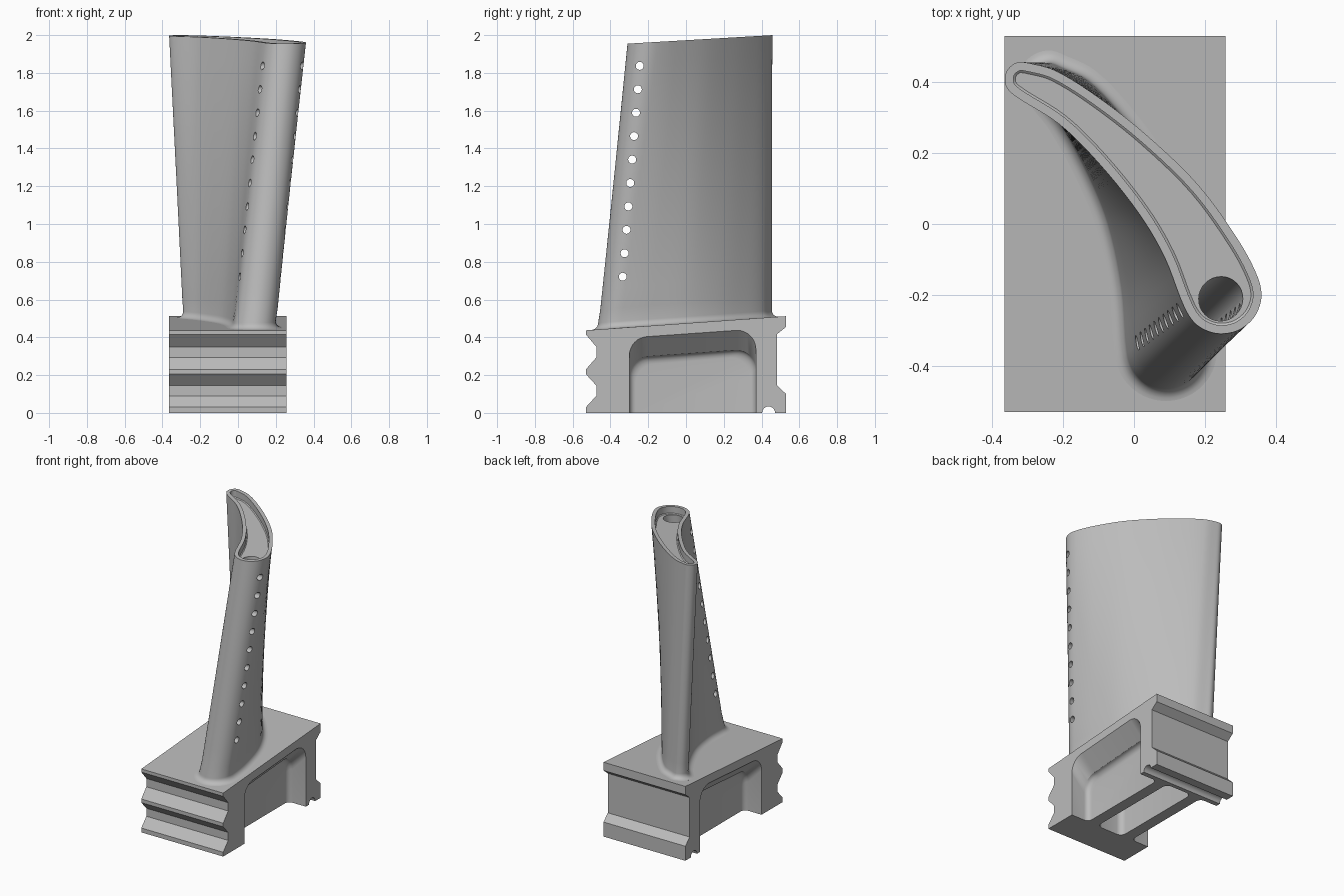
import bpy, bmesh
from math import sin, cos, pi, radians
from mathutils import Vector

cube = bpy.data.objects.get("Cube")
if cube:
    bpy.data.objects.remove(cube)

metal = bpy.data.materials.new("cast grey metal")
metal.use_nodes = True
metal.diffuse_color = (0.5, 0.5, 0.5, 1)
metal.node_tree.nodes["Principled BSDF"].inputs["Base Color"].default_value = (0.5, 0.5, 0.5, 1)


def loft(name, rings):
    """Closed solid through equal-length rings of 3D points."""
    bm = bmesh.new()
    rows = [[bm.verts.new(p) for p in ring] for ring in rings]
    n = len(rows[0])
    for a, b in zip(rows, rows[1:]):
        for i in range(n):
            j = (i + 1) % n
            bm.faces.new((a[i], a[j], b[j], b[i]))
    bm.faces.new(rows[0][::-1])
    bm.faces.new(rows[-1])
    bmesh.ops.recalc_face_normals(bm, faces=bm.faces)
    mesh = bpy.data.meshes.new(name)
    bm.to_mesh(mesh)
    bm.free()
    mesh.materials.append(metal)
    obj = bpy.data.objects.new(name, mesh)
    bpy.context.collection.objects.link(obj)
    return obj


def arc(cx, cy, r, start, end, count):
    angles = [radians(start + (end - start) * i / (count - 1)) for i in range(count)]
    return [Vector((cx + r * cos(a), cy + r * sin(a))) for a in angles]


def rod(name, start, end, r):
    """Round cutter between two points."""
    start, end = Vector(start), Vector(end)
    turn = (end - start).to_track_quat('Z', 'Y')
    circle = [turn @ Vector((r * cos(a), r * sin(a), 0)) for a in (2 * pi * i / 32 for i in range(32))]
    return loft(name, [[p + start for p in circle], [p + end for p in circle]])


def cut(target, cutter):
    cutter.hide_render = True
    mod = target.modifiers.new("cut", 'BOOLEAN')
    mod.operation = 'DIFFERENCE'
    mod.solver = 'EXACT'
    mod.object = cutter
    bpy.context.view_layer.objects.active = target
    bpy.ops.object.modifier_apply(modifier=mod.name)
    bpy.data.objects.remove(cutter)


def smooth(obj, angle):
    bpy.ops.object.select_all(action='DESELECT')
    obj.select_set(True)
    bpy.context.view_layer.objects.active = obj
    bpy.ops.object.shade_smooth_by_angle(angle=radians(angle))


# Root block: notched side profile (y, z) extruded along x
LEFT, RIGHT = -0.366, 0.258
profile = [(-.53, 0), (-.53, .03), (-.475, .09), (-.475, .145), (-.53, .205), (-.53, .23),
           (-.475, .293), (-.475, .35), (-.53, .415), (-.53, .437), (.53, .512), (.53, .455),
           (.482, .417), (.482, .145), (.53, .1), (.53, 0)]
profile += [tuple(p) for p in arc(.437, 0, .034, 0, 180, 13)]
root = loft("root_block", [[(x, y, z) for y, z in profile] for x in (LEFT, RIGHT)])


def arch(x, inset, top, r):
    """Pocket outline with rounded, slightly sloping top."""
    y0, y1 = -.3 + inset, .37 - inset
    pts = [Vector((y0, -.1)), Vector((y1, -.1))]
    pts += arc(y1 - r, top + .033 - r, r, 0, 90, 9)
    pts += arc(y0 + r, top - r, r, 90, 180, 9)
    return [(x, p.x, p.y) for p in pts]


# Side pockets with sloping ceilings and a filleted floor
for face, side in ((RIGHT, 1), (LEFT, -1)):
    rings = [arch(face + side * .02, 0, .425, .1), arch(face - side * .1, 0, .3, .1)]
    for i in range(1, 6):
        a = i * pi / 10
        rings.append(arch(face - side * (.1 + .035 * sin(a)), .035 * (1 - cos(a)),
                          .3 - .04 * (1 - cos(a)), .1))
    cut(root, loft("pocket_cutter", rings))

# Cooling slot in the underside
mid = (LEFT + RIGHT) / 2
slot = []
for sx, sy, start in ((1, 1, 0), (-1, 1, 90), (-1, -1, 180), (1, -1, 270)):
    slot += arc(mid + sx * .06, .035 + sy * .3, .04, start, start + 90, 7)
cut(root, loft("slot_cutter", [[(p.x, p.y, z) for p in slot] for z in (-.1, .24)]))
smooth(root, 25)


# Airfoil sections: nose arc, convex side, tail arc, hollow side
def section(nose, convex, tail, hollow):
    pts = arc(*nose, 7) + [Vector(p) for p in convex] + arc(*tail, 5) + [Vector(p) for p in hollow]
    out, n, steps = [], len(pts), 5
    for i in range(n):
        a, b, c, d = (pts[(i + k) % n] for k in (-1, 0, 1, 2))
        span = (c - b).length
        # Tangents scaled to the span keep uneven spacing smooth
        mb = (c - a) * (span / ((c - b).length + (b - a).length))
        mc = (d - b) * (span / ((d - c).length + (c - b).length))
        for k in range(steps):
            t = k / steps
            u = 1 - t
            out.append(b * (1 + 2 * t) * u * u + mb * t * u * u
                       + c * t * t * (3 - 2 * t) - mc * t * t * u)
    return out


foot = section((.09, -.355, .11, 185, 365),
               [(.188, -.2), (.143, 0), (.07, .16), (-.03, .3), (-.13, .405)],
               (-.24, .405, .05, 50, 220),
               [(-.21, .285), (-.13, .14), (-.073, 0), (-.035, -.18)])
tip = section((.248, -.198, .112, 200, 385),
              [(.296, -.048), (.184, .107), (.04, .247), (-.1, .357), (-.22, .432)],
              (-.315, .408, .05, 65, 238),
              [(-.21, .281), (-.097, .169), (.015, .028), (.086, -.093)])


def ring(s, grow=0, lift=0):
    """Blended section at span s, offset outward and raised."""
    pts = [a.lerp(b, s) for a, b in zip(foot, tip)]
    out = []
    for i, p in enumerate(pts):
        t = (pts[(i + 1) % len(pts)] - pts[i - 1]).normalized()
        q = p + Vector((t.y, -t.x)) * grow
        low, high = .4745 + .0708 * q.y, 1.973 + .0588 * q.y
        out.append((q.x, q.y, low + s * (high - low) + lift))
    return out


# Blade: root fillet, straight loft, recessed tip
rings = [ring(0, .035, -.02)]
for i in range(7):
    a = i * pi / 12
    rings.append(ring(0, .035 * (1 - sin(a)), .035 * (1 - cos(a))))
rings += [ring(s / 14) for s in range(1, 15)]
rings += [ring(1, -.024), ring(1, -.024, -.045), ring(1, -.03, -.05)]
blade = loft("blade", rings)

# Cooling channel along the nose and the row of cross holes
cut(blade, rod("channel_cutter", (.103, -.348, .56), (.25, -.206, 1.96), .062))
for i in range(10):
    y, z = -.245 - .01 * i, 1.837 - .124 * i
    cut(blade, rod("hole_cutter", (-.3, y, z), (.6, y, z), .021))
smooth(blade, 35)
